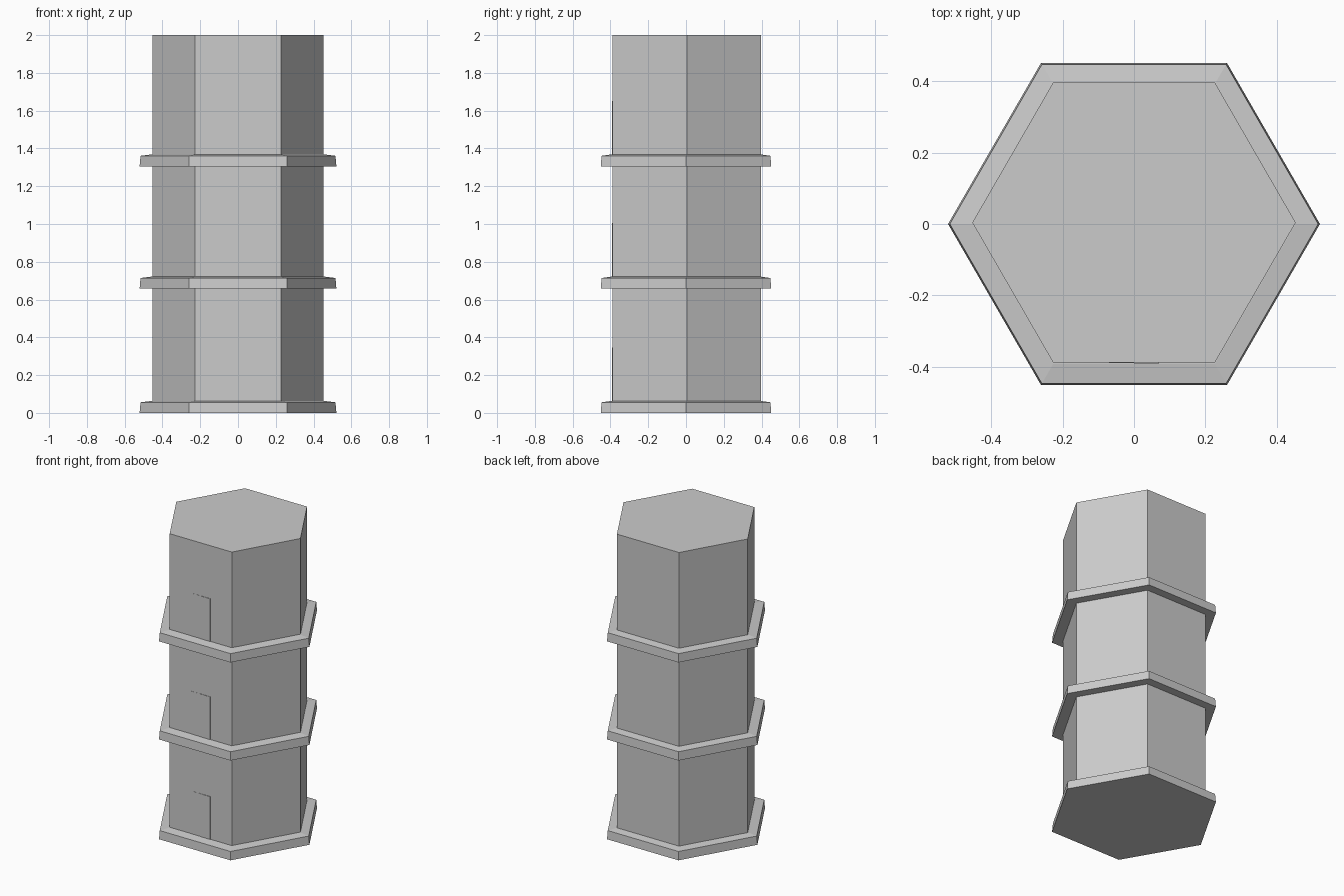
import bpy, bmesh
from math import cos, sin, pi

if "Cube" in bpy.data.objects:
    bpy.data.objects.remove(bpy.data.objects["Cube"])


def hex_lathe(name, profile, y=0.0):
    """Stack hexagons from a (radius, z) profile, with capped ends."""
    bm = bmesh.new()
    loops = [[bm.verts.new((r * cos(i * pi / 3), y + r * sin(i * pi / 3), z))
              for i in range(6)] for r, z in profile]
    for a, b in zip(loops, loops[1:]):
        for i in range(6):
            j = (i + 1) % 6
            bm.faces.new((a[i], a[j], b[j], b[i]))
    bm.faces.new(loops[0][::-1])
    bm.faces.new(loops[-1])
    me = bpy.data.meshes.new(name)
    bm.to_mesh(me)
    bm.free()
    ob = bpy.data.objects.new(name, me)
    bpy.context.collection.objects.link(ob)
    return ob


def box(name, lo, hi):
    size = [h - l for l, h in zip(lo, hi)]
    mid = [(l + h) / 2 for l, h in zip(lo, hi)]
    bpy.ops.mesh.primitive_cube_add(size=1, location=mid)
    ob = bpy.context.object
    ob.name = name
    ob.scale = size
    return ob


# Hexagonal tower body
hex_lathe("tower_body", [(0.453, 0.004), (0.453, 2.0)], y=0.004)

FRONT = 0.004 - 0.453 * sin(pi / 3)
for k, z in enumerate((0.0, 0.658, 1.305)):
    # Projecting floor ledge with a slightly sloped top
    hex_lathe(f"ledge_{k}", [(0.521, z), (0.516, z + 0.056), (0.453, z + 0.064)])
    # Shallow double door standing on the ledge
    for side, x in (("left", -0.07), ("right", 0.0)):
        proud = 0.001 if side == "left" else 0.003
        box(f"door_{side}_{k}", (x, FRONT - proud, z + 0.05),
            (x + 0.07, FRONT + 0.01, z + 0.346))
